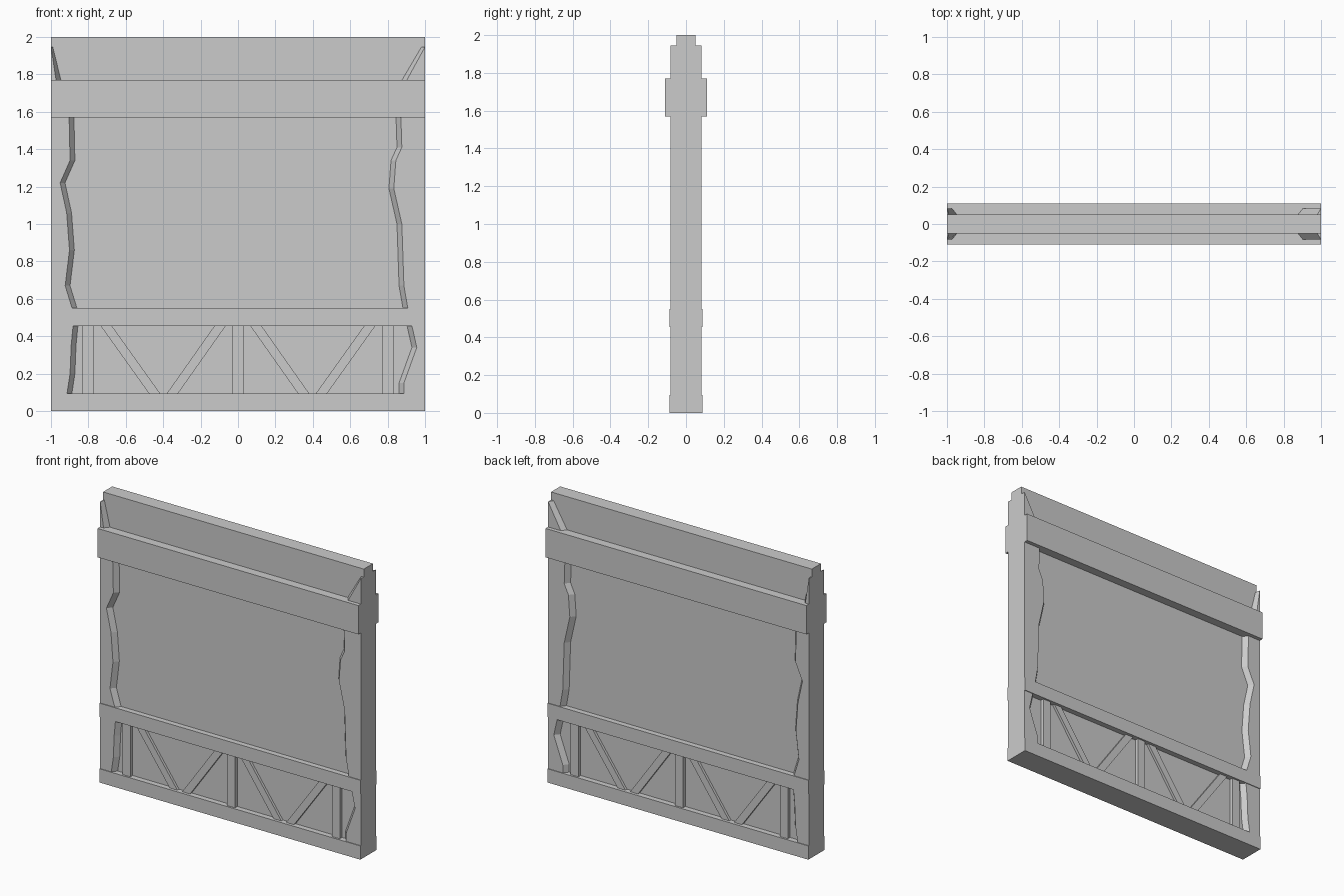
import bpy
import bmesh

cube = bpy.data.objects.get("Cube")
if cube:
    bpy.data.objects.remove(cube, do_unlink=True)

grey = bpy.data.materials.new("plain grey")
grey.use_nodes = True
colour = (0.6, 0.6, 0.6, 1)
grey.diffuse_color = colour
grey.node_tree.nodes["Principled BSDF"].inputs["Base Color"].default_value = colour

CORE, POST, BEVEL = 0.05, 0.083, 0.026


def loft(name, layers):
    """Closed solid through matching (x, z) outlines, given as (y, outline) pairs."""
    bm = bmesh.new()
    rings = [[bm.verts.new((x, y, z)) for x, z in outline] for y, outline in layers]
    count = len(rings[0])
    for a, b in zip(rings, rings[1:]):
        for i in range(count):
            j = (i + 1) % count
            bm.faces.new((a[i], a[j], b[j], b[i]))
    bm.faces.new(rings[0])
    bm.faces.new(rings[-1])
    bmesh.ops.recalc_face_normals(bm, faces=bm.faces)
    mesh = bpy.data.meshes.new(name)
    bm.to_mesh(mesh)
    bm.free()
    mesh.materials.append(grey)
    obj = bpy.data.objects.new(name, mesh)
    bpy.context.collection.objects.link(obj)
    return obj


def bar(name, bottom, top, z0, z1, half_width, depth):
    """Upright or slanted bar between two heights."""
    outline = [(bottom - half_width, z0), (bottom + half_width, z0),
               (top + half_width, z1), (top - half_width, z1)]
    return loft(name, [(-depth, outline), (depth, outline)])


def ragged_post(name, side, edge):
    """Edge strip with a ragged, chamfered inner side; edge holds (distance, z)."""
    ends = [(side, edge[-1][1]), (side, edge[0][1])]
    base = [(side * x, z) for x, z in edge] + ends
    face = [(side * min(x + BEVEL, 0.999), z) for x, z in edge] + ends
    return loft(name, [(-POST, face), (-CORE, base), (CORE, base), (POST, face)])


# Core wall and horizontal rails
bar("wall_panel", 0, 0, 0, 2, 1, CORE)
bar("bottom_rail", 0, 0, 0, 0.095, 1, 0.088)
bar("middle_rail", 0, 0, 0.455, 0.55, 1, 0.088)
bar("top_beam", 0, 0, 1.57, 1.77, 1, 0.11)

# Ragged side strips, from top to bottom
ragged_post("left_upper_strip", 1, [
    (0.845, 1.57), (0.85, 1.41), (0.818, 1.34), (0.807, 1.19),
    (0.85, 1.0), (0.861, 0.67), (0.882, 0.55)])
ragged_post("right_upper_strip", -1, [
    (0.877, 1.57), (0.872, 1.34), (0.925, 1.22), (0.89, 1.06),
    (0.875, 0.86), (0.898, 0.67), (0.861, 0.55)])
ragged_post("left_lower_strip", 1, [
    (0.904, 0.455), (0.93, 0.34), (0.861, 0.15), (0.861, 0.095)])
ragged_post("right_lower_strip", -1, [
    (0.856, 0.455), (0.866, 0.35), (0.872, 0.2), (0.888, 0.095)])
ragged_post("left_cap_strip", 1, [(0.98, 1.945), (0.877, 1.77)])
ragged_post("right_cap_strip", -1, [(0.99, 1.945), (0.947, 1.77)])

# Lattice of uprights and braces
for label, x in (("right", -0.803), ("centre", 0), ("left", 0.803)):
    bar(label + "_upright", x, x, 0.095, 0.455, 0.03, 0.075)
for label, side in (("left", 1), ("right", -1)):
    bar(label + "_outer_brace", side * 0.447, side * 0.704, 0.095, 0.455, 0.03, 0.068)
    bar(label + "_inner_brace", side * 0.35, side * 0.096, 0.095, 0.455, 0.03, 0.068)
